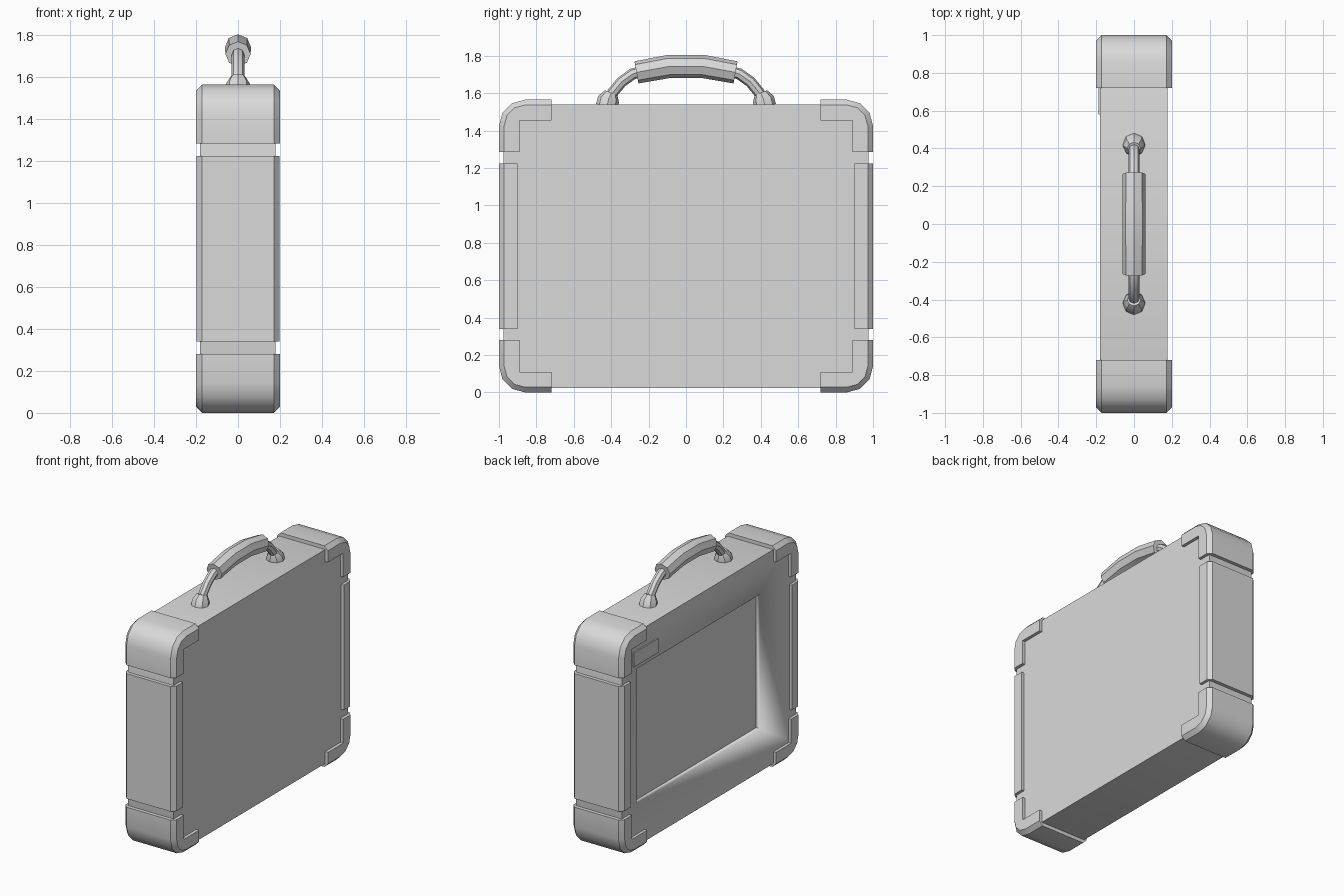
import bpy, bmesh, math
from mathutils import Vector

if "Cube" in bpy.data.objects:
    bpy.data.objects.remove(bpy.data.objects["Cube"])

HEIGHT = 1.565          # case height without the handle
MID = HEIGHT / 2

grey = bpy.data.materials.new("light_grey")
grey.diffuse_color = (0.7, 0.7, 0.7, 1)
grey.use_nodes = True
grey.node_tree.nodes["Principled BSDF"].inputs["Base Color"].default_value = grey.diffuse_color


def finish(name, bm):
    bmesh.ops.recalc_face_normals(bm, faces=bm.faces)
    mesh = bpy.data.meshes.new(name)
    bm.to_mesh(mesh)
    bm.free()
    obj = bpy.data.objects.new(name, mesh)
    bpy.context.collection.objects.link(obj)
    mesh.materials.append(grey)
    bpy.ops.object.select_all(action='DESELECT')
    bpy.context.view_layer.objects.active = obj
    obj.select_set(True)
    bpy.ops.object.shade_smooth_by_angle(angle=math.radians(35))
    return obj


def loft(name, rings):
    """Closed rings of 3D points joined with quads and capped."""
    bm = bmesh.new()
    loops = [[bm.verts.new(p) for p in ring] for ring in rings]
    n = len(rings[0])
    for a, b in zip(loops, loops[1:]):
        for i in range(n):
            j = (i + 1) % n
            bm.faces.new((a[i], a[j], b[j], b[i]))
    bm.faces.new(loops[0])
    bm.faces.new(loops[-1])
    return finish(name, bm)


def extrude_x(name, sections):
    """Sections are (x, [(y, z), ...])."""
    return loft(name, [[(x, y, z) for y, z in prof] for x, prof in sections])


def box(name, x0, x1, y0, y1, z0, z1):
    prof = [(y0, z0), (y1, z0), (y1, z1), (y0, z1)]
    return extrude_x(name, [(x0, prof), (x1, prof)])


def arc(r):
    """Quarter circle in the upper +y corner, from the top round to the side."""
    return [(0.86 + r * math.sin(a), HEIGHT - 0.14 + r * math.cos(a))
            for a in (math.radians(30 * i) for i in range(4))]


def place(prof, sy, sz):
    return [(sy * y, MID + sz * (z - MID)) for y, z in prof]


# Case body with rounded corners
quarter = arc(0.115)
outline = (place(quarter, 1, 1) + place(quarter[::-1], 1, -1)
           + place(quarter, -1, -1) + place(quarter[::-1], -1, 1))
body = extrude_x("case_body", [(-0.18, outline), (0.178, outline)])

# Recessed screen on the -x side
cutter = box("screen_cutter", -0.3, -0.15, -0.57, 0.81, 0.33, 1.28)
cutter.hide_render = True
cut = body.modifiers.new("screen_recess", 'BOOLEAN')
cut.operation = 'DIFFERENCE'
cut.solver = 'EXACT'
cut.object = cutter
bpy.context.view_layer.objects.active = body
bpy.ops.object.modifier_apply(modifier=cut.name)
bpy.data.objects.remove(cutter)

# Small badge plate above the screen
box("badge_plate", -0.189, -0.175, 0.58, 0.85, 1.31, 1.41)

# Corner bumpers: L-shaped on the sides, chamfered round the rim
inner = [(0.89, 1.285), (0.89, 1.455), (0.72, 1.455)]
rim = [(0.72, HEIGHT)] + arc(0.14) + [(1.0, 1.285)] + inner
rim_in = [(0.72, HEIGHT - 0.028)] + arc(0.112) + [(0.972, 1.285)] + inner
for sy, front in ((-1, "front"), (1, "back")):
    for sz, level in ((1, "upper"), (-1, "lower")):
        big, small = place(rim, sy, sz), place(rim_in, sy, sz)
        extrude_x(f"{front}_{level}_bumper",
                  [(-0.2, small), (-0.172, big), (0.172, big), (0.2, small)])

    # Edge guard strip between the bumpers
    def strip(y):
        return [(sy * 0.9, 0.34), (sy * y, 0.34),
                (sy * y, 1.225), (sy * 0.9, 1.225)]
    extrude_x(f"{front}_edge_guard", [(-0.198, strip(0.972)), (-0.172, strip(1.0)),
                                      (0.172, strip(1.0)), (0.198, strip(0.972))])


def sweep(name, path):
    """Eight-sided tube through (y, z, radius) points in the x = 0 plane."""
    pts = [Vector((0, y, z)) for y, z, _ in path]
    rings = []
    for i, p in enumerate(pts):
        d = (pts[min(i + 1, len(pts) - 1)] - pts[max(i - 1, 0)]).normalized()
        side = Vector((1, 0, 0))
        up = side.cross(d)
        r = path[i][2]
        rings.append([p + r * (side * math.cos(k * math.pi / 4)
                               + up * math.sin(k * math.pi / 4)) for k in range(8)])
    return loft(name, rings)


# Carrying handle: thick grip, two bent arms and two flared feet
sweep("handle_grip", [(-0.265, 1.711, 0.06), (-0.09, 1.743, 0.062),
                      (0.09, 1.743, 0.062), (0.265, 1.711, 0.06)])
for s, end in ((-1, "front"), (1, "back")):
    sweep(f"{end}_handle_arm", [(s * y, z, 0.03) for y, z in
          ((0.24, 1.715), (0.285, 1.703), (0.345, 1.66), (0.39, 1.605), (0.415, 1.55))])
    sweep(f"{end}_handle_foot", [(s * 0.422, 1.53, 0.06), (s * 0.414, 1.568, 0.058),
                                 (s * 0.4, 1.602, 0.036)])
